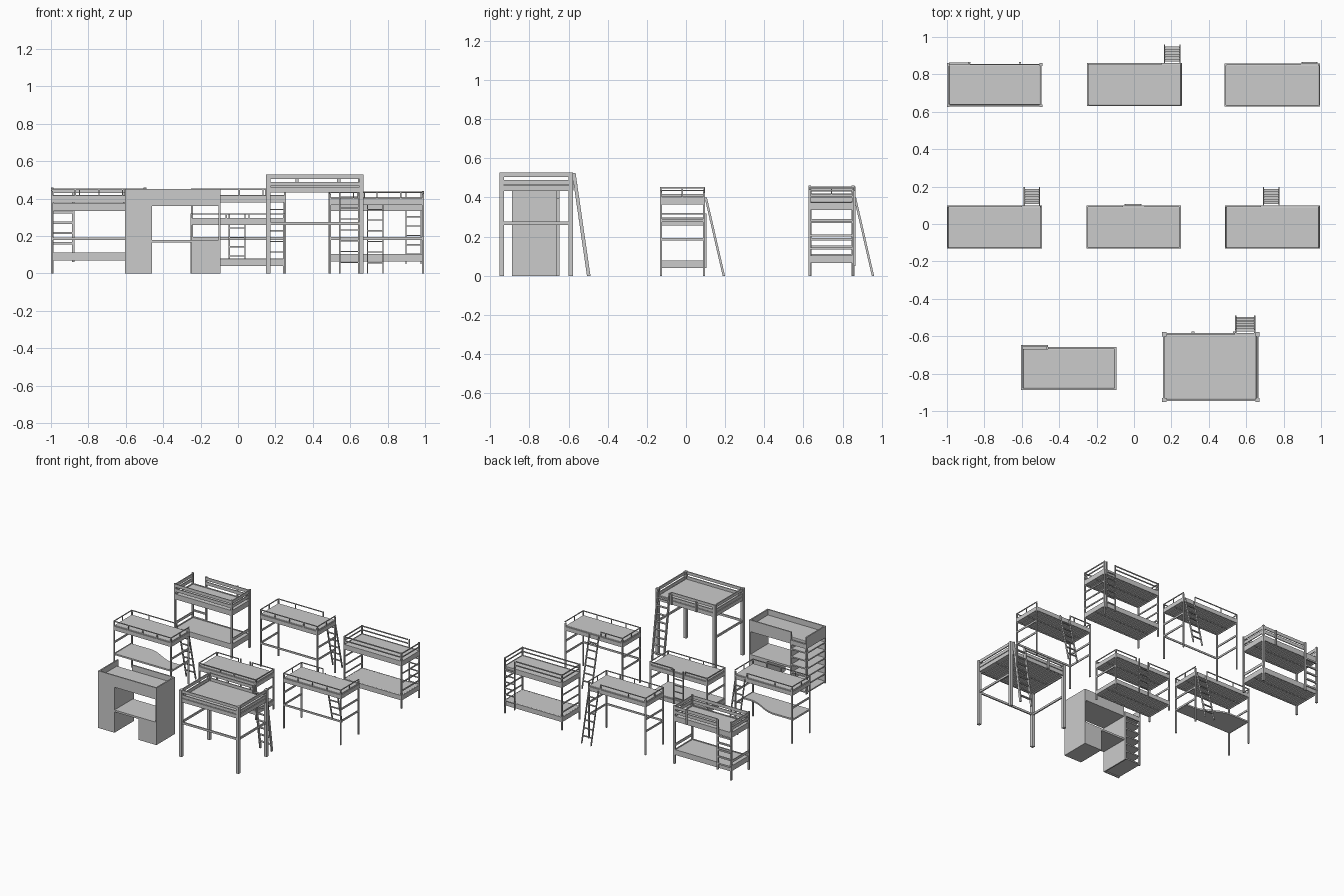
import bpy, bmesh, math
from mathutils import Vector

if "Cube" in bpy.data.objects:
    bpy.data.objects.remove(bpy.data.objects["Cube"])


def box(name, x0, x1, y0, y1, z0, z1, bevel=0):
    bm = bmesh.new()
    bmesh.ops.create_cube(bm, size=1)
    for v in bm.verts:
        v.co = Vector(((x0 + x1) / 2 + v.co.x * (x1 - x0),
                       (y0 + y1) / 2 + v.co.y * (y1 - y0),
                       (z0 + z1) / 2 + v.co.z * (z1 - z0)))
    me = bpy.data.meshes.new(name)
    bm.to_mesh(me)
    bm.free()
    ob = bpy.data.objects.new(name, me)
    bpy.context.collection.objects.link(ob)
    if bevel:
        m = ob.modifiers.new("soft_edge", 'BEVEL')
        m.width, m.segments = bevel, 2
    return ob


def prism(name, outline, z0, z1):
    bm = bmesh.new()
    f = bm.faces.new([bm.verts.new((x, y, z0)) for x, y in outline])
    r = bmesh.ops.extrude_face_region(bm, geom=[f])
    bmesh.ops.translate(bm, vec=(0, 0, z1 - z0),
                        verts=[g for g in r['geom'] if isinstance(g, bmesh.types.BMVert)])
    bmesh.ops.recalc_face_normals(bm, faces=bm.faces)
    me = bpy.data.meshes.new(name)
    bm.to_mesh(me)
    bm.free()
    bpy.context.collection.objects.link(bpy.data.objects.new(name, me))


def posts(n, x0, x1, y0, y1, top, t):
    for x in (x0, x1 - t):
        for y in (y0, y1 - t):
            box(n + "_post", x, x + t, y, y + t, 0, top)


def deck(n, x0, x1, y0, y1, z, h, t, mat=.03):
    # frame boards, slats and mattress; z is the frame bottom
    for y in (y0, y1 - t):
        box(n + "_side_board", x0, x1, y, y + t, z, z + h)
    for x in (x0, x1 - t):
        box(n + "_end_board", x, x + t, y0, y1, z, z + h)
    pitch = (x1 - x0 - 2 * t) / 14
    for i in range(14):
        x = x0 + t + i * pitch
        box(n + "_slat", x + pitch * .12, x + pitch * .88, y0 + t, y1 - t, z + .004, z + .009)
    ym = (y0 + y1) / 2
    box(n + "_centre_beam", x0 + t, x1 - t, ym - .003, ym + .003, z, z + .004)
    box(n + "_mattress", x0 + t, x1 - t, y0 + t, y1 - t, z + .009, z + .009 + mat, .004)


def rails(n, x0, x1, y0, y1, zs, h, t, sides="FBLR"):
    for z in zs:
        if "F" in sides:
            box(n + "_front_rail", x0, x1, y0, y0 + t, z, z + h)
        if "B" in sides:
            box(n + "_back_rail", x0, x1, y1 - t, y1, z, z + h)
        if "L" in sides:
            box(n + "_left_rail", x0, x0 + t, y0, y1, z, z + h)
        if "R" in sides:
            box(n + "_right_rail", x1 - t, x1, y0, y1, z, z + h)


def ladder(n, x0, x1, yt, zt, yb, steps=6, w=.006, d=.012):
    # leaning ladder: two sheared side rails and flat treads
    for x in (x0, x1 - w):
        ob = box(n + "_ladder_rail", x, x + w, yt - d / 2, yt + d / 2, 0, zt)
        for v in ob.data.vertices:
            v.co.y += (yb - yt) * (1 - v.co.z / zt)
    for i in range(1, steps + 1):
        k = i / (steps + 1)
        y, z = yb + (yt - yb) * k, zt * k
        box(n + "_ladder_tread", x0 + w, x1 - w, y - d / 2, y + d / 2, z - .003, z + .003)


# Wooden bunk, back left
x0, x1, y0, y1 = -1, -.49, .625, .86
n = "wooden_bunk"
posts(n, x0, x1, y0, y1, .46, .014)
a = (x0 + .004, x1 - .004, y0 + .004, y1 - .004)
deck(n + "_lower", *a, .07, .042, .008)
deck(n + "_upper", *a, .335, .042, .008)
rails(n, *a, (.395, .43), .025, .006, "FLR")
rails(n, a[0] + .12, a[1], a[2], a[3], (.395, .43), .025, .006, "B")
rails(n, *a, (.135,), .02, .006, "LR")
box(n + "_ladder_upright", -.887, -.875, .857, .867, .06, .455)
box(n + "_guard_bracket", -.615, -.603, .857, .866, .34, .455)
for i in range(5):
    box(n + "_ladder_tread", -.99, -.88, .852, .864, .10 + i * .055, .112 + i * .055)

# Slim lofts: back centre, middle right, middle left (desk)
for n, x0, y0, lx, top, desk in (("back_loft", -.25, .63, .16, .455, 0),
                                 ("right_loft", .487, -.132, .69, .44, 0),
                                 ("desk_loft", -1, -.132, -.59, .455, 1)):
    x1, y1, t = x0 + .507, y0 + .23, .01
    posts(n, x0, x1, y0, y1, top - .015, t)
    z = top - .075
    deck(n, x0, x1, y0, y1, z, .032, .006)
    rails(n, x0, x1, y0, y1, (top - .008,), .006, .006, "FLR")
    lo, hi = lx - .01, lx + .1
    rails(n, x0, lo, y0, y1, (top - .008,), .006, .006, "B")
    for x in [x0 + (x1 - x0) * k / 4 for k in range(5)]:
        x = min(x, x1 - .006)
        box(n + "_guard_bar", x, x + .006, y0, y0 + .006, z + .03, top - .005)
    for x in (x0, x0 + .15, lo - .006):
        box(n + "_guard_bar", x, x + .006, y1 - .006, y1, z + .03, top - .005)
    for x in (x0, x1 - .006):
        box(n + "_end_bar", x, x + .006, y0 + .11, y0 + .116, z + .03, top - .005)
    rails(n, x0, x1, y0, y1, (.18, .275), .014, .007, "LR")
    if not desk:
        rails(n, x0, x1, y0, y1, (.18,), .014, .007, "F")
    ladder(n, lx, lx + .088, y1 + .003, .40, y1 + .095)
    if desk:
        # desktop with a wavy inner edge
        edge = []
        for i in range(17):
            u = i / 16
            s = .5 + .5 * math.cos(min(1, max(0, (u - .12) / .55)) * math.pi)
            edge.append((x1 - .008 - u * (x1 - x0 - .016), y1 - .012 - .095 * s))
        prism("wavy_desktop", [(x0 + .008, y0 + .008), (x1 - .008, y0 + .008)] + edge, .18, .192)

# Bunk with upright ladder, back right
x0, x1, y0, y1 = .485, .995, .627, .857
n = "ladder_bunk"
posts(n, x0, x1, y0, y1, .44, .01)
deck(n + "_lower", x0, x1, y0, y1, .065, .038, .006)
deck(n + "_upper", x0, x1, y0, y1, .335, .04, .006)
rails(n, x0, x1, y0, y1, (.40, .43), .008, .006, "FLR")
rails(n, x0, .89, y0, y1, (.40, .43), .008, .006, "B")
rails(n, x0, x1, y0, y1, (.135, .2, .27), .01, .006, "LR")
for x in (.895, .975):
    box(n + "_ladder_rail", x, x + .007, y1, y1 + .008, .05, .435)
for i in range(6):
    box(n + "_ladder_rung", .9, .978, y1, y1 + .008, .1 + i * .05, .107 + i * .05)

# Low bunk, centre
x0, x1, y0, y1 = -.255, .25, -.132, .098
n = "low_bunk"
posts(n, x0, x1, y0, y1, .32, .01)
deck(n + "_lower", x0, x1, y0, y1, .04, .032, .006)
deck(n + "_upper", x0, x1, y0, y1, .258, .032, .006)
rails(n, x0, x1, y0, y1, (.314,), .006, .006, "FLR")
for a, b in ((x0, -.06), (.055, x1)):
    rails(n, a, b, y0, y1, (.314,), .006, .006, "B")
for x in (-.066, .055):
    for y in (y0, y1 - .006):
        box(n + "_guard_bar", x, x + .006, y, y + .006, .285, .318)
rails(n, x0, x1, y0, y1, (.18,), .014, .006, "LR")
for x in (-.05, .034):
    box(n + "_ladder_rail", x, x + .007, y1, y1 + .008, .04, .318)
for i in range(4):
    box(n + "_ladder_rung", -.045, .036, y1, y1 + .008, .09 + i * .05, .096 + i * .05)

# Panelled cabin bed with desk and bookcase, front left
x0, x1, y0, y1, xc, t = -.603, -.093, -.888, -.658, -.46, .01
n = "cabin_bed"
box(n + "_front_panel", x0, x1, y0, y0 + t, .36, .452)
box(n + "_back_panel", xc, x1, y1 - t, y1, .36, .452)
box(n + "_back_step_panel", x0, xc, y1, y1 + .012, .36, .395)
box(n + "_left_panel", x0, x0 + t, y0, y1 + .012, .36, .452)
box(n + "_right_panel", x1 - t, x1, y0, y1, 0, .452)
box(n + "_base", x0 + t, x1 - t, y0 + t, y1 - t, .36, .37)
box(n + "_mattress", x0 + t, x1 - t, y0 + t, y1 - t, .37, .41, .004)
box(n + "_bookcase_front", x0, xc, y0, y0 + t, 0, .36)
box(n + "_bookcase_wall", xc - t, xc, y0, y1 + .012, 0, .36)
box(n + "_bookcase_post", x0, x0 + t, y1 - .004, y1 + .012, 0, .36)
for i in range(6):
    box(n + "_shelf", x0, xc - t, y0 + t, y1 + .008, .008 + i * .062, .018 + i * .062)
box(n + "_desktop", xc, x1 - t, y0, y1, .165, .18)
box(n + "_drawer_unit", -.248, x1 - t, y0, y1, 0, .165)

# Double loft, front right
x0, x1, y0, y1 = .15, .672, -.952, -.578
n = "double_loft"
posts(n, x0, x1, y0, y1, .528, .023)
a = (x0 + .006, x1 - .006, y0 + .006, y1 - .006)
deck(n, *a, .432, .03, .012)
rails(n, *a, (.467, .505), .023, .008, "FLR")
rails(n, a[0], .54, a[2], a[3], (.467, .505), .023, .008, "B")
rails(n, *a, (.26,), .016, .01, "FLR")
for x in (.308, .528):
    box(n + "_guard_bracket", x, x + .016, y1 - .005, y1 + .004, .435, .515)
ladder(n, .54, .65, y1 + .005, .525, -.497, 8, .009, .018)
